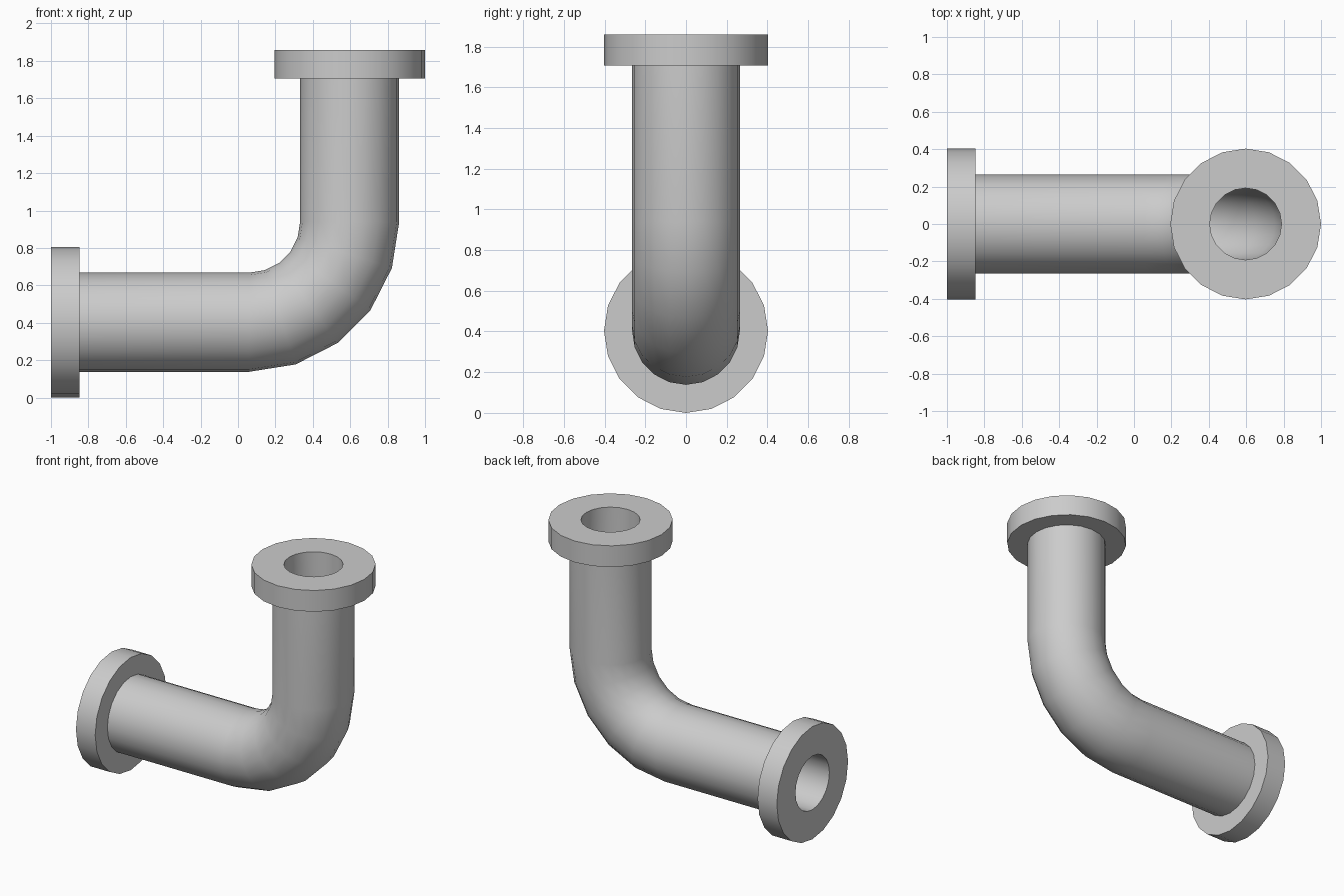
import bpy, bmesh
from math import sin, cos, pi, radians

if "Cube" in bpy.data.objects:
    bpy.data.objects.remove(bpy.data.objects["Cube"])

SIDES, STEPS = 20, 5
R_FLANGE, R_PIPE, R_BORE = 0.403, 0.265, 0.192
THICK, TOP = 0.152, 1.858
AXIS_X, AXIS_Z, R_BEND = 0.597, 0.403, 0.537

# Centre line of the bend: (x, z, direction angle)
bend = []
for i in range(STEPS + 1):
    a = (pi / 2) * i / STEPS
    bend.append((AXIS_X - R_BEND + R_BEND * sin(a),
                 AXIS_Z + R_BEND - R_BEND * cos(a), a))

start, start_in = (-1, AXIS_Z, 0), (-1 + THICK, AXIS_Z, 0)
end, end_in = (AXIS_X, TOP, pi / 2), (AXIS_X, TOP - THICK, pi / 2)

# Outer skin with a flange at each end, then back through the bore
stations = [(start, R_FLANGE), (start_in, R_FLANGE), (start_in, R_PIPE)]
stations += [(p, R_PIPE) for p in bend]
stations += [(end_in, R_PIPE), (end_in, R_FLANGE), (end, R_FLANGE), (end, R_BORE)]
stations += [(p, R_BORE) for p in reversed(bend)]
stations += [(start, R_BORE)]


def ring(bm, point, radius):
    x, z, a = point
    verts = []
    for i in range(SIDES):
        t = 2 * pi * i / SIDES
        u = radius * cos(t)
        verts.append(bm.verts.new((x - u * sin(a), radius * sin(t), z + u * cos(a))))
    return verts


# Flanged pipe elbow, one closed sweep
bm = bmesh.new()
rings = [ring(bm, p, r) for p, r in stations]
for k, r0 in enumerate(rings):
    r1 = rings[(k + 1) % len(rings)]
    for i in range(SIDES):
        j = (i + 1) % SIDES
        bm.faces.new((r0[i], r0[j], r1[j], r1[i]))
bmesh.ops.recalc_face_normals(bm, faces=bm.faces)
mesh = bpy.data.meshes.new("flanged_pipe_elbow")
bm.to_mesh(mesh)
bm.free()
elbow = bpy.data.objects.new("flanged_pipe_elbow", mesh)
bpy.context.collection.objects.link(elbow)
bpy.context.view_layer.objects.active = elbow
elbow.select_set(True)
bpy.ops.object.shade_smooth_by_angle(angle=radians(35))
